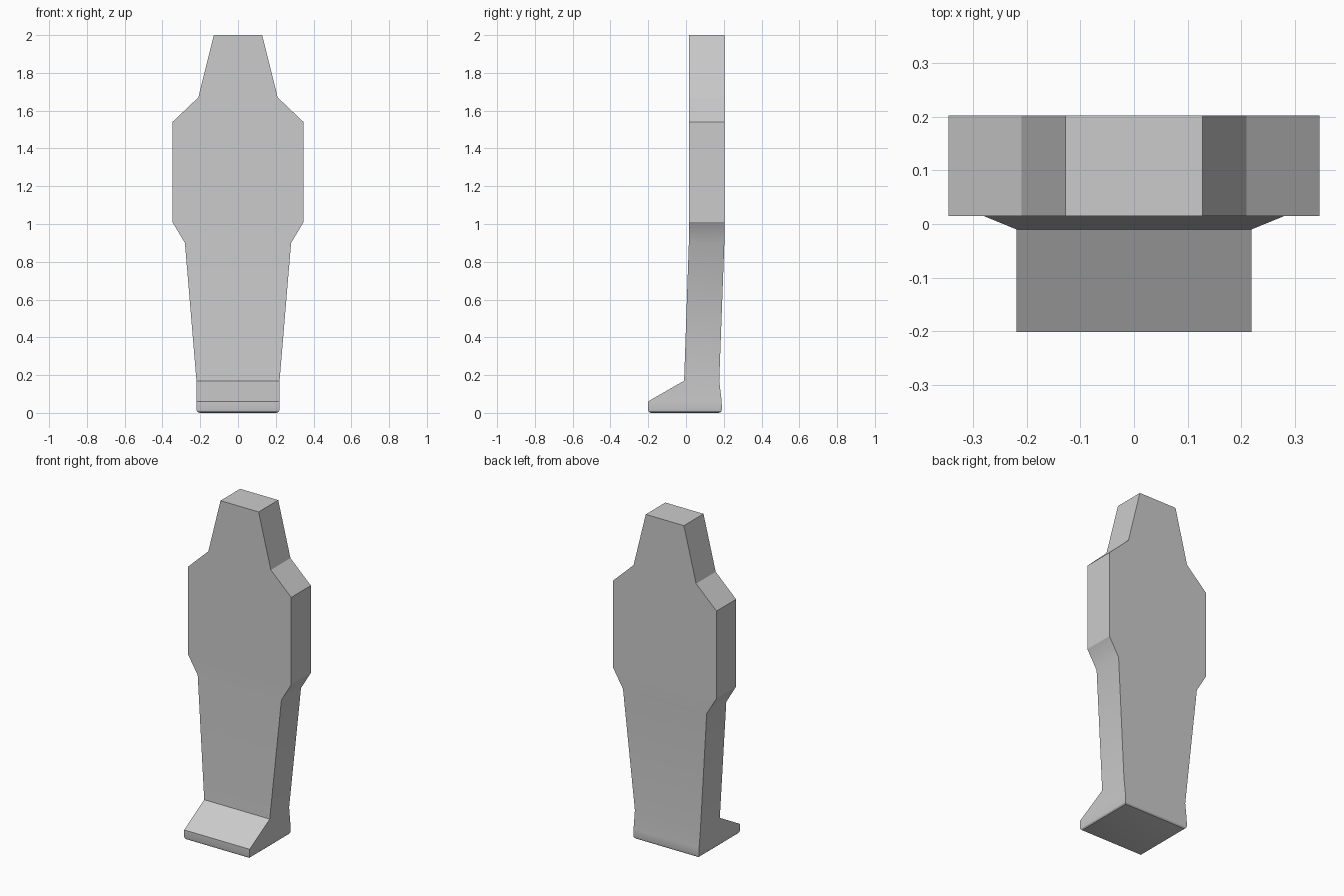
import bpy, bmesh

if "Cube" in bpy.data.objects:
    bpy.data.objects.remove(bpy.data.objects["Cube"])

# Cross-section levels: height, half width, front y, back y
LEVELS = [
    (0.00, 0.22, -0.202, 0.190),
    (0.06, 0.22, -0.202, 0.189),
    (0.17, 0.22, -0.010, 0.176),
    (0.90, 0.281, 0.015, 0.203),
    (1.01, 0.347, 0.015, 0.203),
    (1.54, 0.347, 0.015, 0.203),
    (1.67, 0.210, 0.015, 0.203),
    (2.00, 0.128, 0.015, 0.203),
]

bm = bmesh.new()
rings = [[bm.verts.new(p) for p in ((-w, f, z), (w, f, z), (w, b, z), (-w, b, z))]
         for z, w, f, b in LEVELS]

# Walls between neighbouring levels
for lo, hi in zip(rings, rings[1:]):
    for i in range(4):
        j = (i + 1) % 4
        bm.faces.new((lo[i], lo[j], hi[j], hi[i]))

# Sole and flat top
sole = bm.faces.new(rings[0][::-1])
bm.faces.new(rings[-1])
bm.normal_update()

# Rounded edge around the sole
result = bmesh.ops.bevel(bm, geom=list(sole.edges), offset=0.018, offset_type='OFFSET',
                         segments=3, profile=0.5, affect='EDGES')
for face in result["faces"]:
    face.smooth = True
bmesh.ops.recalc_face_normals(bm, faces=bm.faces[:])

mesh = bpy.data.meshes.new("standing_figure_body")
bm.to_mesh(mesh)
bm.free()
body = bpy.data.objects.new("standing_figure_body", mesh)
bpy.context.collection.objects.link(body)

# Soft sole rim, crisp edges elsewhere
bpy.context.view_layer.objects.active = body
body.select_set(True)
bpy.ops.object.shade_smooth_by_angle(angle=0.52)
